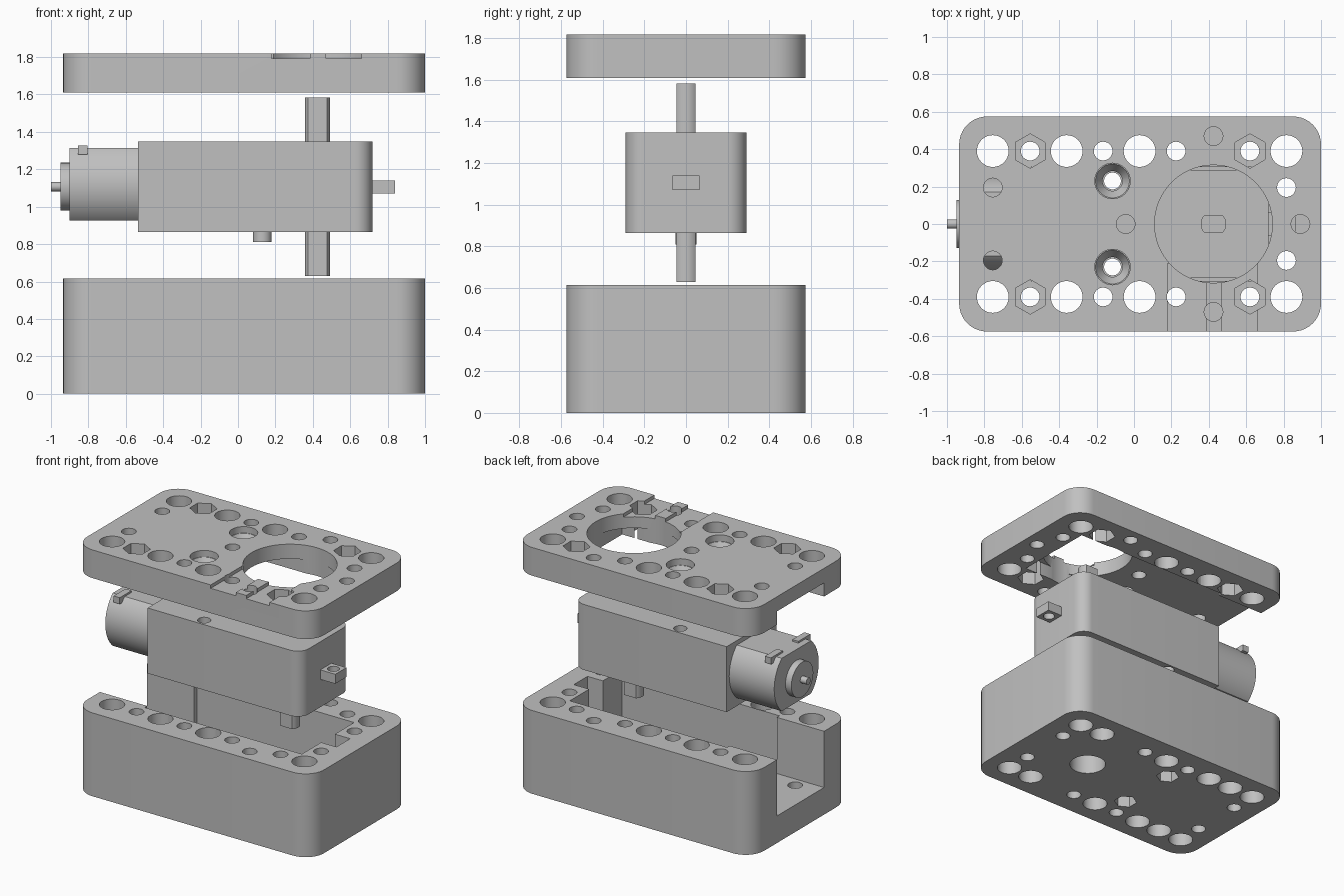
import bpy, bmesh, math
from mathutils import Matrix, Vector

cube = bpy.data.objects.get("Cube")
if cube:
    bpy.data.objects.remove(cube, do_unlink=True)

grey = bpy.data.materials.new("plain_grey")
grey.use_nodes = True
colour = (0.53, 0.53, 0.53, 1)
grey.diffuse_color = colour
grey.node_tree.nodes["Principled BSDF"].inputs["Base Color"].default_value = colour


def add_box(bm, x, y, z, radius=0, only_right=False):
    """Box from three ranges, with optional rounded upright corners."""
    lo, hi = Vector((x[0], y[0], z[0])), Vector((x[1], y[1], z[1]))
    m = Matrix.Translation((lo + hi) / 2) @ Matrix.Diagonal((*(hi - lo), 1))
    verts = bmesh.ops.create_cube(bm, size=1, matrix=m)["verts"]
    if radius:
        edges = {e for v in verts for e in v.link_edges}
        upright = [e for e in edges
                   if abs(e.verts[0].co.z - e.verts[1].co.z) > 0.01
                   and (not only_right or e.verts[0].co.x > (x[0] + x[1]) / 2)]
        bmesh.ops.bevel(bm, geom=upright, offset=radius, segments=10,
                        profile=0.5, affect='EDGES')


def add_post(bm, x, y, z, r1, r2=None, sides=32):
    """Upright cylinder, cone or hexagon."""
    bmesh.ops.create_cone(bm, cap_ends=True, segments=sides, radius1=r1,
                          radius2=r1 if r2 is None else r2, depth=z[1] - z[0],
                          matrix=Matrix.Translation((x, y, (z[0] + z[1]) / 2)))


def add_axle(bm, x, height, r):
    """Cylinder lying along x."""
    m = Matrix.Translation(((x[0] + x[1]) / 2, 0, height)) @ Matrix.Rotation(math.pi / 2, 4, 'Y')
    bmesh.ops.create_cone(bm, cap_ends=True, segments=48, radius1=r, radius2=r,
                          depth=x[1] - x[0], matrix=m)


def make(name, bm):
    mesh = bpy.data.meshes.new(name)
    bm.to_mesh(mesh)
    bm.free()
    obj = bpy.data.objects.new(name, mesh)
    bpy.context.scene.collection.objects.link(obj)
    mesh.materials.append(grey)
    return obj


def activate(obj):
    bpy.ops.object.select_all(action='DESELECT')
    obj.select_set(True)
    bpy.context.view_layer.objects.active = obj


def cut(obj, build, operation='DIFFERENCE'):
    """Cut obj with the shapes that build() adds to a mesh."""
    bm = bmesh.new()
    build(bm)
    cutter = make("cutter", bm)
    cutter.hide_render = True
    activate(obj)
    mod = obj.modifiers.new("cut", 'BOOLEAN')
    mod.operation, mod.solver, mod.object = operation, 'EXACT', cutter
    bpy.ops.object.modifier_apply(modifier=mod.name)
    bpy.data.objects.remove(cutter, do_unlink=True)


def smooth(obj):
    activate(obj)
    bpy.ops.object.shade_smooth_by_angle(angle=math.radians(30))


# Hole layout, mirrored in y
ROW = 0.39
LARGE = [(x, s * ROW) for x in (-0.755, -0.36, 0.03, 0.815) for s in (-1, 1)]
SMALL = [(x, s * y) for x, y in ((-0.165, ROW), (0.225, ROW), (0.815, 0.195), (-0.755, 0.195))
         for s in (-1, 1)]
BOLT = [(x, s * ROW) for x in (-0.555, 0.62) for s in (-1, 1)]
PIN = [(0.425, s * 0.47) for s in (-1, 1)]
SCREW = [(-0.115, s * 0.23) for s in (-1, 1)]
SHAFT_X = 0.425
OUTER = ((-0.935, 1.0), (-0.575, 0.575))


def posts(spots, z, r1, r2=None, sides=32):
    def build(bm):
        for x, y in spots:
            add_post(bm, x, y, z, r1, r2, sides)
    return build


def box(x, y, z, radius=0):
    return lambda bm: add_box(bm, x, y, z, radius)


def body(name, z):
    bm = bmesh.new()
    add_box(bm, *OUTER, z, 0.15)
    return make(name, bm)


# Lower housing: open-ended cavity, tab slot, holes
base = body("lower_housing", (0, 0.615))
cut(base, box((-0.55, 0.735), (-0.305, 0.305), (0.2, 0.8)))
cut(base, box((-1.1, -0.54), (-0.275, 0.275), (0.2, 0.8)))
cut(base, box((0.7, 0.86), (-0.08, 0.08), (0.385, 0.8)))
through = (-0.1, 0.9)
cut(base, posts(LARGE, through, 0.085))
cut(base, posts(SMALL + BOLT + SCREW, through, 0.05))
cut(base, posts(BOLT, (-0.1, 0.12), 0.085))
cut(base, posts(SCREW, (-0.1, 0.1), 0.08, sides=6))
cut(base, posts([(SHAFT_X, 0)], (-0.1, 0.3), 0.125, sides=48))
cut(base, posts([(0.13, 0)], (0.12, 0.3), 0.06))
cut(base, posts(PIN, (0.5, 0.8), 0.05))
smooth(base)

# Upper cover: shallow cavity below, large round window, holes, front grooves
lid = body("upper_cover", (1.61, 1.818))
cut(lid, box((-0.55, 0.735), (-0.305, 0.305), (1.5, 1.71)))
cut(lid, box((-1.1, -0.54), (-0.275, 0.275), (1.5, 1.71)))
through = (1.5, 1.95)
cut(lid, posts([(SHAFT_X, 0)], through, 0.315, sides=64))
for groove in ((0.18, 0.385), (0.47, 0.66)):
    cut(lid, box(groove, (-0.7, -0.21), (1.793, 1.9)))
cut(lid, posts(LARGE, through, 0.085))
cut(lid, posts(SMALL + PIN + [(-0.045, 0), (0.89, 0)], through, 0.05))
cut(lid, posts(BOLT, through, 0.092, sides=6))
cut(lid, posts(SCREW, (1.77, 1.95), 0.095))
cut(lid, posts(SCREW, (1.705, 1.772), 0.05, 0.092))
smooth(lid)

# Gearbox with screw holes
bm = bmesh.new()
add_box(bm, (-0.535, 0.718), (-0.29, 0.29), (0.865, 1.348), 0.09, only_right=True)
gearbox = make("gearbox", bm)
cut(gearbox, posts(SCREW, (0.8, 1.5), 0.045))
smooth(gearbox)

# Mounting tab with its hole
bm = bmesh.new()
add_box(bm, (0.715, 0.84), (-0.065, 0.065), (1.07, 1.14))
tab = make("mounting_tab", bm)
cut(tab, posts([(0.78, 0)], (1, 1.2), 0.04))
smooth(tab)

# Locating pin
bm = bmesh.new()
add_post(bm, 0.13, 0, (0.81, 0.87), 0.05)
smooth(make("locating_pin", bm))

# Flat-sided output shaft
bm = bmesh.new()
add_post(bm, SHAFT_X, 0, (0.63, 1.583), 0.068)
shaft = make("output_shaft", bm)
cut(shaft, box((0.3, 0.55), (-0.046, 0.046), (0.5, 1.7)), 'INTERSECT')
smooth(shaft)

# Motor can: cylinder with flat top and bottom
bm = bmesh.new()
add_axle(bm, (-0.902, -0.53), 1.12, 0.26)
motor = make("motor_can", bm)
cut(motor, box((-1, -0.4), (-0.4, 0.4), (0.925, 1.315)), 'INTERSECT')
smooth(motor)

# Motor boss, rear axle and terminals
for name, x, r in (("motor_boss", (-0.95, -0.9), 0.128), ("motor_axle", (-1.0, -0.945), 0.025)):
    bm = bmesh.new()
    add_axle(bm, x, 1.107, r)
    smooth(make(name, bm))
for side, name in ((1, "terminal_back"), (-1, "terminal_front")):
    bm = bmesh.new()
    add_box(bm, (-0.855, -0.805), sorted((side * 0.09, side * 0.23)), (1.28, 1.328))
    make(name, bm)
